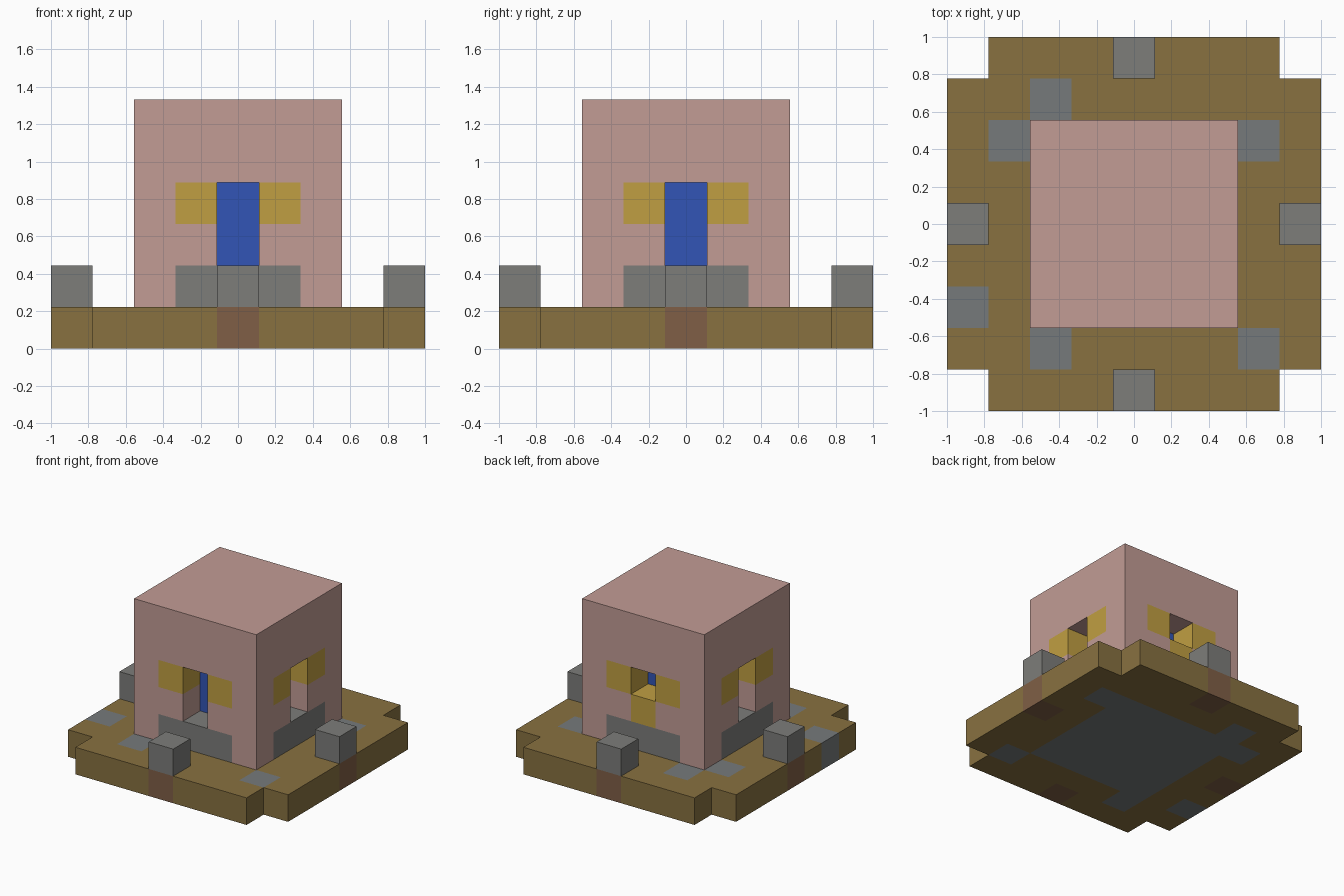
import bpy
import bmesh
from mathutils import Vector

S = 2 / 9  # edge of one block

if "Cube" in bpy.data.objects:
    bpy.data.objects.remove(bpy.data.objects["Cube"], do_unlink=True)


def linear(c):
    c /= 255
    return c / 12.92 if c <= 0.04045 else ((c + 0.055) / 1.055) ** 2.4


def material(name, rgb):
    mat = bpy.data.materials.new(name)
    colour = [linear(c) for c in rgb] + [1]
    mat.diffuse_color = colour
    mat.use_nodes = True
    mat.node_tree.nodes["Principled BSDF"].inputs["Base Color"].default_value = colour
    return mat


MATS = {
    "pink": material("pink plaster", (194, 156, 149)),
    "earth": material("brown earth", (136, 113, 64)),
    "clay": material("red clay", (128, 95, 70)),
    "stone": material("grey stone", (125, 125, 122)),
    "paving": material("blue grey paving", (118, 122, 123)),
    "yellow": material("yellow trim", (192, 159, 66)),
    "blue": material("blue core", (50, 85, 182)),
}

R = range(-4, 5)
CENTRE = range(-1, 2)
PAVED = {(-2, 3), (-3, 2), (3, 2), (-4, -2), (-2, -3), (3, -3)}
POSTS = [(0, 4), (0, -4), (4, 0), (-4, 0)]


def base_colour(x, y):
    if (x, y) in POSTS:
        return "clay"
    if (x, y) in PAVED or max(abs(x), abs(y)) <= 2:
        return "paving"
    return "earth"


def house_colour(x, y, z):
    across = min(abs(x), abs(y))  # distance from the middle of a wall
    if z == 1 and across <= 1:
        return "stone"
    if (z == 3 and across == 1) or (z == 2 and across == 0):
        return "yellow"
    return "pink"


# Ground slab with notched corners
base = {(x, y, 0): base_colour(x, y) for x in R for y in R
        if not (abs(x) == 4 and abs(y) == 4)}

# Boundary posts
posts = {(x, y, 1): "stone" for x, y in POSTS}

# House: doorways on three sides, a window over a sill at the back
W = range(-2, 3)
house = {(x, y, z): house_colour(x, y, z) for x in W for y in W for z in range(1, 6)}
core = {(x, y, z): "blue" for x in CENTRE for y in CENTRE for z in (2, 3)}
doorways = [(x, y, z) for x, y in ((0, -2), (2, 0), (-2, 0)) for z in (2, 3)]
for cell in [*core, *doorways, (0, 2, 3)]:
    del house[cell]

PARTS = {"ground_slab": base, "boundary_posts": posts,
         "house_walls": house, "house_core": core}
SOLID = set().union(*PARTS.values())
SIDES = [Vector(d) for d in ((1, 0, 0), (-1, 0, 0), (0, 1, 0),
                             (0, -1, 0), (0, 0, 1), (0, 0, -1))]


def build(name, cells):
    """Make one object from the exposed sides of its blocks."""
    mesh = bpy.data.meshes.new(name)
    names = sorted(set(cells.values()))
    for key in names:
        mesh.materials.append(MATS[key])
    bm = bmesh.new()
    for cell, key in cells.items():
        mid = Vector(cell) + Vector((0, 0, 0.5))
        for n in SIDES:
            if tuple(int(c) for c in Vector(cell) + n) in SOLID:
                continue
            u = Vector((n.y, n.z, n.x))
            v = n.cross(u)
            ring = [mid + (n + a * u + b * v) / 2
                    for a, b in ((-1, -1), (1, -1), (1, 1), (-1, 1))]
            face = bm.faces.new([bm.verts.new(p * S) for p in ring])
            face.material_index = names.index(key)
    bmesh.ops.remove_doubles(bm, verts=bm.verts, dist=S / 100)
    bm.to_mesh(mesh)
    bm.free()
    obj = bpy.data.objects.new(name, mesh)
    bpy.context.scene.collection.objects.link(obj)


for part, cells in PARTS.items():
    build(part, cells)
